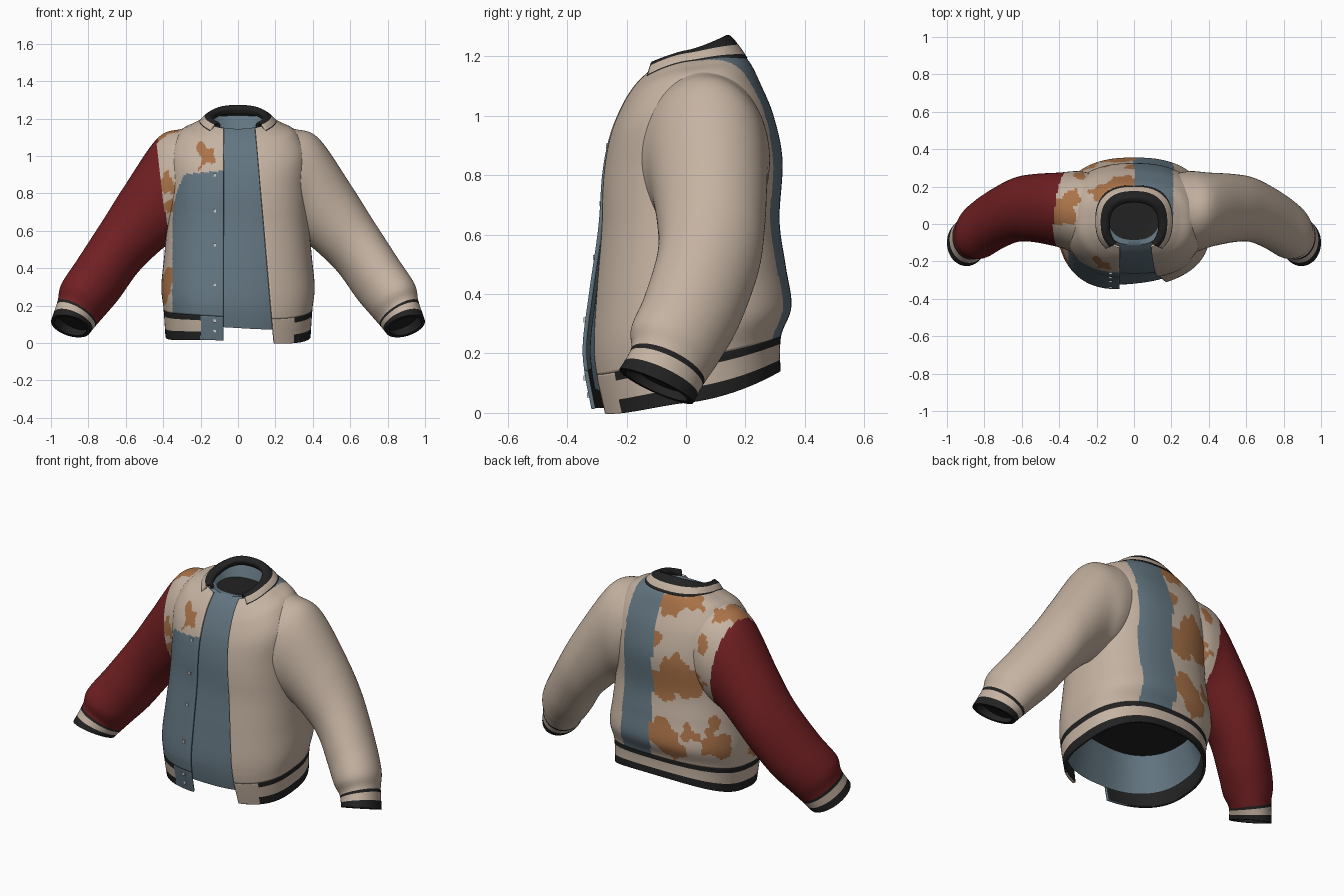
import bpy, bmesh
from math import sin, cos, asin, pi, copysign
from mathutils import Vector, Matrix, noise

if "Cube" in bpy.data.objects:
    bpy.data.objects.remove(bpy.data.objects["Cube"])


def material(name, r, g, b):
    m = bpy.data.materials.new(name)
    m.use_nodes = True
    m.diffuse_color = (r, g, b, 1)
    bsdf = m.node_tree.nodes["Principled BSDF"]
    bsdf.inputs["Base Color"].default_value = (r, g, b, 1)
    bsdf.inputs["Roughness"].default_value = 0.8
    return m


CREAM, ORANGE, BLUE, RED, BLACK, SILVER = range(6)
MATS = [material("cream_wool", .56, .45, .36), material("rust_patch", .4, .17, .065),
        material("slate_blue", .125, .18, .22), material("dark_red", .165, .014, .016),
        material("black_rib", .016, .016, .016), material("snap_silver", .6, .6, .6)]


def finish(name, bm, order=range(6)):
    """Turn a bmesh into a smooth shaded object; order lists the material slots."""
    mesh = bpy.data.meshes.new(name)
    bm.to_mesh(mesh)
    bm.free()
    for i in order:
        mesh.materials.append(MATS[i])
    ob = bpy.data.objects.new(name, mesh)
    bpy.context.collection.objects.link(ob)
    bpy.ops.object.select_all(action="DESELECT")
    ob.select_set(True)
    bpy.context.view_layer.objects.active = ob
    bpy.ops.object.shade_smooth_by_angle(angle=0.8)
    return ob


def loft(name, rows, rule, closed=True, caps=None, lining=None):
    """Skin rows of points; rule(centre, row fraction) picks the colour."""
    bm = bmesh.new()
    grid = [[bm.verts.new(p) for p in row] for row in rows]
    n = len(rows[0])
    for i in range(len(rows) - 1):
        for j in range(n if closed else n - 1):
            k = (j + 1) % n
            f = bm.faces.new((grid[i][j], grid[i][k], grid[i + 1][k], grid[i + 1][j]))
            f.material_index = rule(f.calc_center_median(), (i + .5) / (len(rows) - 1))
    if caps is not None:
        for row in (grid[0], grid[-1]):
            bm.faces.new(row).material_index = caps
        bmesh.ops.recalc_face_normals(bm, faces=bm.faces)
    order = list(range(6))
    if lining is not None:
        order.append(lining)
    ob = finish(name, bm, order)
    if lining is not None:
        s = ob.modifiers.new("thickness", "SOLIDIFY")
        s.thickness, s.offset, s.material_offset = .014, -1, 6
    return ob


def spline(table, v):
    """Catmull-Rom blend of the table rows at position v."""
    i = min(int(v), len(table) - 2)
    t = v - i
    a, b, c, d = (table[min(max(i + k, 0), len(table) - 1)] for k in (-1, 0, 1, 2))
    return [q + t / 2 * (r - p + t * (2 * p - 5 * q + 4 * r - s + t * (3 * (q - r) + s - p)))
            for p, q, r, s in zip(a, b, c, d)]


def spread(start, end, n):
    return [start + (end - start) * i / n for i in range(n + 1)]


# Torso sections: front z, back z, side lift, half width, front y, back y
TORSO = [(.008, .14, -.04, .388, -.313, .318), (.135, .257, -.015, .398, -.337, .32),
         (.24, .36, 0, .41, -.342, .355), (.42, .5, 0, .395, -.322, .335),
         (.62, .65, 0, .38, -.297, .315), (.8, .85, 0, .375, -.285, .325),
         (.93, 1, .05, .37, -.26, .295), (1.03, 1.11, .06, .31, -.22, .25),
         (1.1, 1.18, .03, .24, -.178, .215), (1.145, 1.215, .015, .18, -.135, .18)]
POWER = .81


def oval(sec, angle, inset=0):
    zf, zb, lift, a, yf, yb = sec
    s, c = sin(angle), cos(angle)
    x = (a - inset) * copysign(abs(s) ** POWER, s)
    y = (yf + yb) / 2 - ((yb - yf) / 2 - inset) * copysign(abs(c) ** POWER, c)
    # the right front panel hangs a little higher and further forward
    sway = x * max(c, 0) ** 2 * min(max((.7 - zf) / .5, 0), 1)
    z = (zf + zb) / 2 - (zb - zf) / 2 * c + lift * s * s
    return Vector((x, y + .1 * sway, z - .06 * sway))


def edge_angle(sec, x):
    return asin((x / sec[3]) ** (1 / POWER))


def open_rows(start, end, n):
    """Torso rows that leave the front open between the two panel edges."""
    rows = []
    for v in spread(start, end, n):
        sec = spline(TORSO, v)
        left = edge_angle(sec, .195 - .09 * max(sec[0], 0))
        right = edge_angle(sec, .077)
        rows.append([oval(sec, t) for t in spread(left, 2 * pi - right, 260)])
    return rows


# Rust patches: centre and radius
PATCHES = [(-.22, -.26, .95, .04), (-.17, -.23, 1, .055), (-.37, -.1, .85, .055),
           (-.38, -.1, .72, .035), (-.4, -.12, .3, .1), (-.37, .06, 1.1, .075),
           (-.32, .13, 1.12, .05), (-.08, .22, 1.15, .075), (-.17, .18, 1.16, .06),
           (-.12, .3, .8, .085), (-.2, .29, .74, .1), (-.08, .31, .7, .085),
           (-.05, .34, .42, .07), (-.13, .33, .35, .09), (-.22, .31, .43, .055),
           (-.34, .2, .5, .065), (-.35, .2, .36, .075), (-.28, .25, .98, .055),
           (-.33, .2, .74, .05), (-.02, .31, .95, .04)]


def patchwork(p):
    wobble = .045 * noise.noise(p * 10) + .035 * noise.noise(p * 22)
    hit = any((p - Vector(q[:3])).length < q[3] + wobble for q in PATCHES)
    return ORANGE if hit else CREAM


def body_rule(p, f):
    if p.y > 0 and 0 < p.x < .21:
        return BLUE
    if p.x >= 0:
        return CREAM
    corner = max(0, p.z - .65) ** 2
    if p.y < 0 and p.x > -.35 + corner and p.z < .93 + .1 * p.x:
        return BLUE
    return patchwork(p)


def band(f, low, high):
    return CREAM if low < f < high else BLACK


def hem_rule(p, f):
    if p.y < 0 and 0 < p.x < .3:
        return CREAM
    if p.y < 0 and -.2 < p.x < 0:
        return BLUE
    return band(f, .42, .8)


loft("jacket_body", open_rows(1, 9, 104), body_rule, closed=False, lining=BLUE)
loft("waistband", open_rows(0, 1, 20), hem_rule, closed=False, lining=BLACK)


# Inner lining body with dark neck and waist openings
def flat_ring(sec, inset, z):
    return [Vector((p.x, p.y, z)) for p in (oval(sec, t, inset) for t in ANGLES)]


ANGLES = spread(0, 2 * pi, 96)[:-1]
inner = [[oval(spline(TORSO, v), t, .024) for t in ANGLES] for v in spread(.6, 9, 60)]
inner.insert(0, flat_ring(TORSO[1], .08, .3))
inner.append(flat_ring(TORSO[9], .05, 1.145))
loft("inner_lining", inner, lambda p, f: BLUE, caps=BLACK)

# Ribbed collar, open at the front
COLLAR = [(1.1, 1.195, .03, .212, -.175, .207), (1.145, 1.235, .02, .182, -.16, .18),
          (1.17, 1.272, 0, .152, -.145, .145), (1.155, 1.255, 0, .13, -.125, .115),
          (1.14, 1.225, 0, .133, -.125, .125)]
collar_rows = [[oval(spline(COLLAR, v), t) for t in spread(.74, 2 * pi - .74, 80)]
               for v in spread(0, 4, 32)]
loft("collar", collar_rows, lambda p, f: band(f, .1, .28), closed=False, lining=BLACK)

# Sleeve sections: outer x, z, inner x, z, centre y, half depth, back drop
SLEEVE = [(.18, 1.17, .18, .62, .04, .22, 0), (.3, 1.145, .29, .57, .06, .222, 0),
          (.43, 1.095, .37, .53, .075, .2, 0), (.6, .85, .465, .45, .085, .182, 0),
          (.72, .66, .545, .365, .075, .172, -.01), (.855, .45, .635, .24, .02, .162, -.03),
          (.945, .31, .705, .16, -.035, .15, -.045),
          (.965, .22, .755, .105, -.06, .125, -.05), (1, .115, .79, .065, -.1, .125, -.055)]
CUFF, END = 7, 8


def sleeve_ring(v, side, scale=1):
    xo, zo, xi, zi, yc, depth, drop = spline(SLEEVE, v)
    mid = Vector(((xo + xi) / 2, yc, (zo + zi) / 2))
    out = Vector(((xo - xi) / 2, 0, (zo - zi) / 2)) * scale
    back = Vector((0, depth, drop)) * scale
    ring = [mid + out * cos(t) + back * sin(t) for t in spread(0, 2 * pi, 80)[:-1]]
    return [Vector((p.x * side, p.y, p.z)) for p in ring]


def red_rule(p, f):
    seam = .355 + .145 * (p.z - .55) - .12 * p.y
    return RED if -p.x > seam else body_rule(p, f)


for label, side, rule in (("left", 1, body_rule), ("right", -1, red_rule)):
    loft(label + "_sleeve", [sleeve_ring(v, side) for v in spread(0, CUFF + .05, 110)],
         rule, caps=CREAM)
    cuff = [sleeve_ring(v, side) for v in spread(CUFF, END, 20)]
    cuff += [sleeve_ring(END, side, .82), sleeve_ring(END - .5, side, .78)]
    loft(label + "_cuff", cuff, lambda p, f: band(f, .17, .52), caps=BLACK)

# Snap buttons down the right panel
bm = bmesh.new()
for v in (.42, .8, 2.4, 3.5, 4.45, 5.7):
    sec = spline(TORSO, v)
    spot = oval(sec, -edge_angle(sec, .125)) - Vector((0, .003, 0))
    bmesh.ops.create_cube(bm, size=1, matrix=Matrix.Translation(spot)
                          @ Matrix.Diagonal((.017, .0095, .017, 1)))
for f in bm.faces:
    f.material_index = SILVER
finish("snap_buttons", bm)
